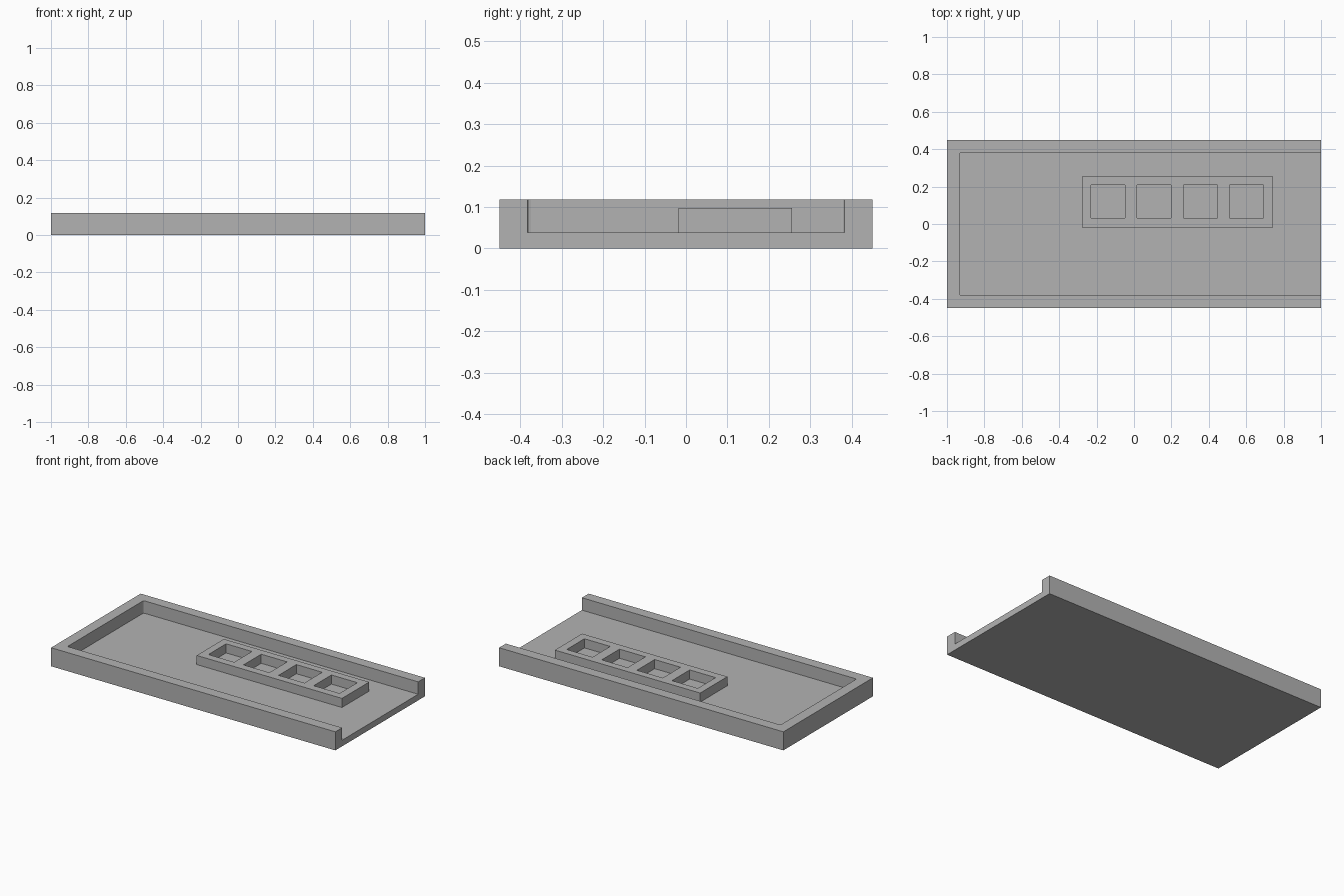
import bpy
import bmesh
from mathutils import Matrix, Vector

cube = bpy.data.objects.get("Cube")
if cube:
    bpy.data.objects.remove(cube, do_unlink=True)

# Single plain grey
grey = bpy.data.materials.new("plain grey")
grey.use_nodes = True
colour = (0.45, 0.45, 0.45, 1)
grey.diffuse_color = colour
grey.node_tree.nodes["Principled BSDF"].inputs["Base Color"].default_value = colour


def boxes(name, spans, corner=0):
    """One object of boxes given as (low corner, high corner), with optional rounded upright edges."""
    bm = bmesh.new()
    for low, high in spans:
        low, high = Vector(low), Vector(high)
        place = Matrix.Translation((low + high) / 2) @ Matrix.Diagonal((high - low).to_4d())
        bmesh.ops.create_cube(bm, size=1, matrix=place)
    if corner:
        upright = [e for e in bm.edges
                   if abs(e.verts[0].co.z - e.verts[1].co.z) > 0.01]
        bmesh.ops.bevel(bm, geom=upright, offset=corner, segments=3,
                        profile=0.5, affect='EDGES')
    mesh = bpy.data.meshes.new(name)
    bm.to_mesh(mesh)
    bm.free()
    mesh.materials.append(grey)
    obj = bpy.data.objects.new(name, mesh)
    bpy.context.collection.objects.link(obj)
    return obj


def cut(obj, cutter):
    """Subtract the cutter and remove it."""
    mod = obj.modifiers.new("cut", 'BOOLEAN')
    mod.operation = 'DIFFERENCE'
    mod.solver = 'EXACT'
    mod.object = cutter
    cutter.hide_render = True
    bpy.context.view_layer.objects.active = obj
    bpy.ops.object.modifier_apply(modifier=mod.name)
    bpy.data.objects.remove(cutter, do_unlink=True)


floor, rim, panel_top = 0.039, 0.118, 0.097

# Tray with walls on three sides, open at its left end
tray = boxes("tray", [((-1, -0.45, 0), (1, 0.45, rim))])
cut(tray, boxes("tray_cutter",
                [((-0.932, -0.382, floor), (1.2, 0.382, 0.3))], corner=0.008))

# Raised panel with a row of four square sockets
panel = boxes("socket_panel", [((-0.278, -0.018, floor), (0.744, 0.255, panel_top))])
sockets = []
for i in range(4):
    x = -0.23 + i * 0.247
    sockets.append(((x, 0.031, -0.1), (x + 0.182, 0.209, 0.3)))
cut(panel, boxes("socket_cutter", sockets))
